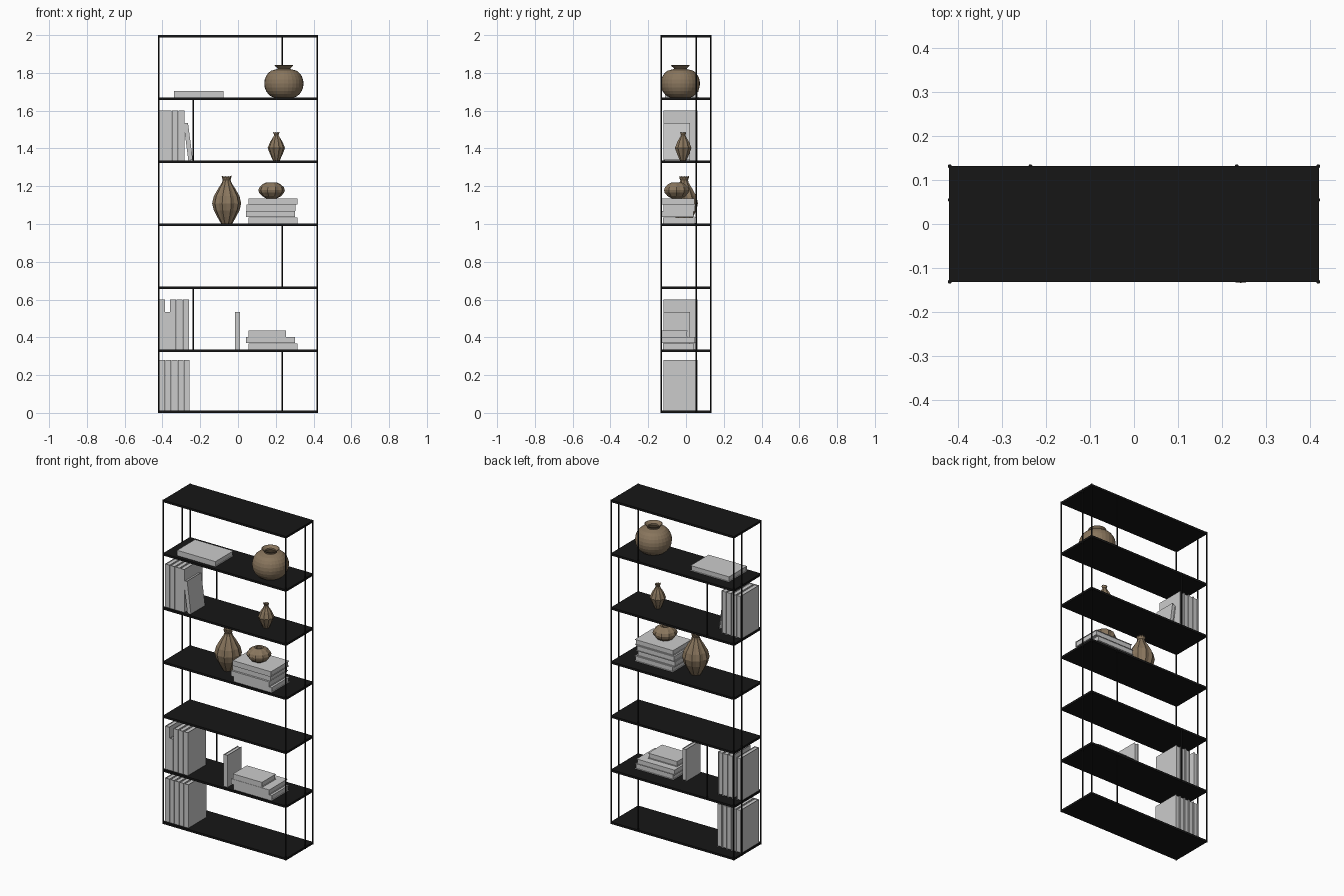
import bpy, bmesh, math
from mathutils import Matrix, Vector

if "Cube" in bpy.data.objects:
    bpy.data.objects.remove(bpy.data.objects["Cube"])


def material(name, rgb):
    m = bpy.data.materials.new(name)
    m.diffuse_color = (*rgb, 1)
    m.use_nodes = True
    m.node_tree.nodes["Principled BSDF"].inputs["Base Color"].default_value = m.diffuse_color
    return m


BLACK = material("black_metal", (0.008, 0.008, 0.008))
CLAY = material("brown_clay", (0.25, 0.18, 0.11))
DARK = material("dark_groove", (0.05, 0.035, 0.02))


def finish(bm, name, mats=(), loc=(0, 0, 0)):
    me = bpy.data.meshes.new(name)
    bm.to_mesh(me)
    bm.free()
    ob = bpy.data.objects.new(name, me)
    ob.location = loc
    for m in mats:
        me.materials.append(m)
    bpy.context.collection.objects.link(ob)
    return ob


def add_box(bm, lo, hi):
    lo, hi = Vector(lo), Vector(hi)
    mat = Matrix.Translation((lo + hi) / 2) @ Matrix.Diagonal((*(hi - lo), 1))
    bmesh.ops.create_cube(bm, size=1, matrix=mat)


def post(name, x, y, z0, z1, r=0.0045):
    bm = bmesh.new()
    bmesh.ops.create_cone(bm, cap_ends=True, segments=10, radius1=r, radius2=r, depth=z1 - z0)
    finish(bm, name, [BLACK], (x, y, (z0 + z1) / 2))


# Shelves
LEVELS = [0.0065, 0.329, 0.662, 0.996, 1.330, 1.664, 1.9935]
T = 0.0065
for i, z in enumerate(LEVELS):
    bm = bmesh.new()
    add_box(bm, (-0.421, -0.132, z - T), (0.421, 0.132, z + T))
    finish(bm, f"shelf_{i + 1}", [BLACK])

# Corner posts, side posts and short back dividers
for sx, side in ((-1, "left"), (1, "right")):
    for y, part in ((-0.1315, "front"), (0.055, "middle"), (0.1315, "back")):
        post(f"{side}_{part}_post", sx * 0.4195, y, 0, 2)
for i, x in ((0, 0.234), (1, -0.236), (2, 0.234), (4, -0.236), (5, 0.234)):
    post(f"back_divider_{i + 1}", x, 0.1315, LEVELS[i], LEVELS[i + 1])


def book(name, lo, hi, axis, lean=0):
    """Two boards stacked along axis, a spine facing front, inset pages."""
    lo, hi = Vector(lo), Vector(hi)
    c = Vector(((lo.x + hi.x) / 2, (lo.y + hi.y) / 2, lo.z))
    lo, hi = lo - c, hi - c
    b, inset = 0.003, 0.004
    bm = bmesh.new()
    a, e = hi.copy(), lo.copy()
    a[axis] = lo[axis] + b
    e[axis] = hi[axis] - b
    add_box(bm, lo, a)
    add_box(bm, e, hi)
    s0, s1 = lo.copy(), hi.copy()
    s0[axis] += b
    s1[axis] -= b
    p0, p1 = s0.copy(), s1.copy()
    s1.y = lo.y + b
    add_box(bm, s0, s1)
    other = 2 - axis
    p0.y += b
    p1.y -= inset
    p0[other] += inset
    p1[other] -= inset
    add_box(bm, p0, p1)
    ob = finish(bm, name, loc=c)
    ob.rotation_euler.y = lean


# Upright books: level, left x, right x, height, back y
UPRIGHT = [(0, -0.416 + 0.0325 * k, -0.386 + 0.0325 * k, 0.267, 0.06) for k in range(5)]
UPRIGHT += [(4, -0.416 + 0.0335 * k, -0.385 + 0.0335 * k, 0.265, 0.06) for k in range(4)]
UPRIGHT += [(1, -0.416, -0.387, 0.265, 0.06), (1, -0.386, -0.361, 0.198, 0.02)]
UPRIGHT += [(1, -0.359 + 0.034 * k, -0.328 + 0.034 * k, 0.265, 0.06) for k in range(3)]
UPRIGHT += [(1, -0.015, 0.011, 0.198, 0.02)]
for n, (lv, x0, x1, h, y1) in enumerate(UPRIGHT):
    z = LEVELS[lv] + T
    book(f"upright_book_{n + 1}", (x0, -0.118, z), (x1, y1, z + h), 0)
z = LEVELS[4] + T + 0.001
book("leaning_book", (-0.263, -0.118, z), (-0.239, 0.02, z + 0.198), 0, -0.13)

# Lying books: level, place in stack, x range, y range
LYING = [(5, 0, -0.339, -0.077, -0.11, 0.065),
         (1, 0, 0.055, 0.316, -0.122, 0.045), (1, 1, 0.043, 0.303, -0.128, 0.05),
         (1, 2, 0.055, 0.253, -0.128, 0.008),
         (3, 0, 0.055, 0.316, -0.122, 0.05), (3, 1, 0.043, 0.303, -0.128, 0.045),
         (3, 2, 0.046, 0.305, -0.118, 0.052), (3, 3, 0.055, 0.316, -0.13, 0.048)]
for n, (lv, k, x0, x1, y0, y1) in enumerate(LYING):
    z = LEVELS[lv] + T + 0.0335 * k
    book(f"lying_book_{n + 1}", (x0, y0, z), (x1, y1, z + 0.0325), 2)


def lathe(profile, segs, ripple=0.0, crown=0.0):
    """Spin (radius, z) points; alternate columns pull in for ribs."""
    bm = bmesh.new()
    rings = []
    for j, (r, z) in enumerate(profile):
        ring = []
        for i in range(segs):
            odd = i % 2
            rr = r * (1 - ripple * odd)
            zz = z - crown * odd if z == max(p[1] for p in profile) else z
            a = 2 * math.pi * i / segs
            ring.append(bm.verts.new((rr * math.cos(a), rr * math.sin(a), zz)))
        rings.append(ring)
    for r0, r1 in zip(rings, rings[1:]):
        for i in range(segs):
            k = (i + 1) % segs
            bm.faces.new((r0[i], r0[k], r1[k], r1[i]))
    bm.faces.new(rings[0][::-1])
    bm.faces.new(rings[-1])
    return bm


# Ribbed vases with pointed rims
tall = [(0.03, 0), (0.05, 0.035), (0.068, 0.07), (0.077, 0.107), (0.068, 0.145), (0.045, 0.185),
        (0.026, 0.215), (0.021, 0.23), (0.027, 0.253), (0.022, 0.25), (0.016, 0.228), (0.02, 0.2)]
finish(lathe(tall, 20, 0.1, 0.015), "tall_ribbed_vase", [CLAY], (-0.06, -0.01, LEVELS[3] + T))
small = [(0.018, 0), (0.032, 0.03), (0.046, 0.066), (0.032, 0.1), (0.016, 0.125), (0.012, 0.135),
         (0.017, 0.15), (0.013, 0.148), (0.009, 0.134), (0.012, 0.12)]
finish(lathe(small, 20, 0.1, 0.006), "small_ribbed_vase", [CLAY], (0.203, -0.015, LEVELS[4] + T))

# Squat ribbed pot on the book stack
pot = [(0.028, 0), (0.05, 0.012), (0.066, 0.03), (0.07, 0.044), (0.064, 0.06), (0.046, 0.076),
       (0.028, 0.085), (0.018, 0.083), (0.016, 0.07)]
finish(lathe(pot, 20, 0.08), "squat_ribbed_pot", [CLAY], (0.178, -0.05, LEVELS[3] + T + 0.133))

# Round woven vase: tiles raised over dark grooves
body = [(0.055, 0)]
for k in range(9):
    a = math.radians(-60 + 15 * k)
    body.append((0.034 + 0.07 * math.cos(a), 0.073 + 0.078 * math.sin(a)))
body += [(0.038, 0.149)]
bm = lathe(body, 28)
tiles = [f for f in bm.faces if len(f.verts) == 4]
bmesh.ops.inset_individual(bm, faces=tiles, thickness=0.0013, depth=0.002)
bm.normal_update()
for f in bm.faces:
    f.material_index = 1
for f in tiles:
    f.material_index = 0
finish(bm, "woven_vase_body", [CLAY, DARK], (0.243, -0.03, LEVELS[5] + T))

# Flared rim of the woven vase
rim = [(0.036, 0.145), (0.034, 0.154), (0.051, 0.169), (0.047, 0.17), (0.029, 0.157), (0.028, 0.148)]
finish(lathe(rim, 28), "woven_vase_rim", [CLAY], (0.243, -0.03, LEVELS[5] + T))
